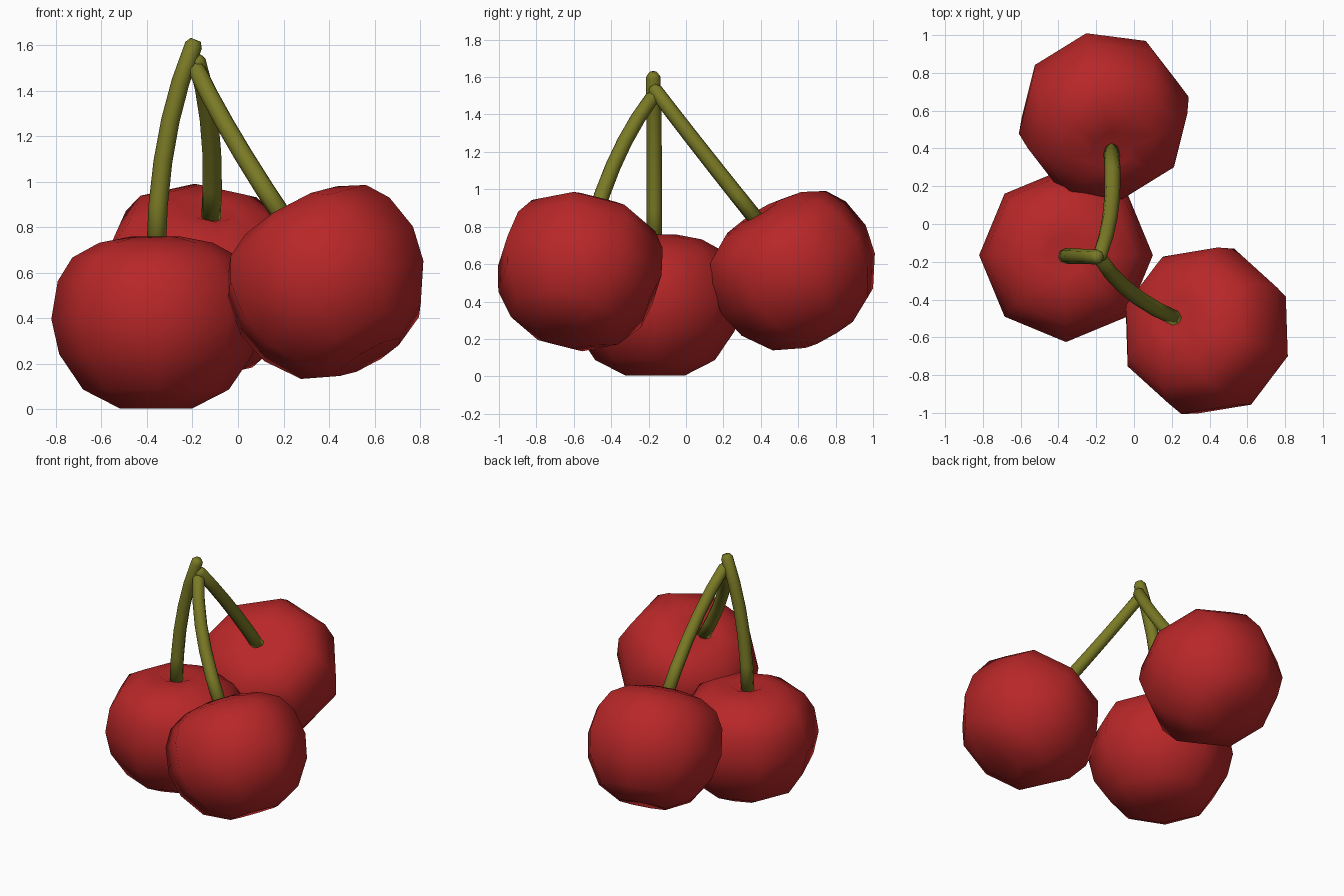
import bpy, bmesh, math
from mathutils import Vector, Matrix

if "Cube" in bpy.data.objects:
    bpy.data.objects.remove(bpy.data.objects["Cube"])


def material(name, rgb):
    m = bpy.data.materials.new(name)
    m.diffuse_color = (*rgb, 1)
    m.use_nodes = True
    m.node_tree.nodes["Principled BSDF"].inputs["Base Color"].default_value = m.diffuse_color
    return m


RED = material("cherry red", (0.48, 0.02, 0.021))
GREEN = material("stem olive", (0.195, 0.195, 0.019))

# radius, height from the bottom dimple up to the top dimple
PROFILE = [(0.16, 0.008), (0.32, 0.09), (0.425, 0.245), (0.46, 0.40),
           (0.432, 0.566), (0.368, 0.67), (0.25, 0.735), (0.11, 0.762)]
SIDES = 8


def finish(name, bm, mat):
    bmesh.ops.recalc_face_normals(bm, faces=bm.faces)
    me = bpy.data.meshes.new(name)
    bm.to_mesh(me)
    bm.free()
    for p in me.polygons:
        p.use_smooth = True
    me.materials.append(mat)
    ob = bpy.data.objects.new(name, me)
    bpy.context.collection.objects.link(ob)


def bridge(bm, rings):
    for a, b in zip(rings, rings[1:]):
        n = len(a)
        for i in range(n):
            bm.faces.new((a[i], a[(i + 1) % n], b[(i + 1) % n], b[i]))


def cap(bm, ring, centre):
    v = bm.verts.new(centre)
    for i in range(len(ring)):
        bm.faces.new((ring[i], ring[(i + 1) % len(ring)], v))


def cherry(name, centre, axis, spin):
    bm = bmesh.new()
    rings = []
    for r, z in PROFILE:
        rings.append([bm.verts.new((r * math.cos(math.tau * i / SIDES),
                                    r * math.sin(math.tau * i / SIDES), z))
                      for i in range(SIDES)])
    bridge(bm, rings)
    cap(bm, rings[0], (0, 0, 0.03))
    cap(bm, rings[-1], (0, 0, 0.71))
    # spin, lean towards the stem, then centre on the measured position
    q = Vector((0, 0, 1)).rotation_difference(Vector(axis))
    bm.transform(q.to_matrix().to_4x4() @ Matrix.Rotation(math.radians(spin), 4, 'Z'))
    mid = Vector([(min(v.co[k] for v in bm.verts) + max(v.co[k] for v in bm.verts)) / 2
                  for k in range(3)])
    bm.transform(Matrix.Translation(Vector(centre) - mid))
    finish(name, bm, RED)


def stem(name, start, mid, end):
    # quadratic arc passing through mid
    a, m, e = Vector(start), Vector(mid), Vector(end)
    c = 2 * m - (a + e) / 2
    steps = 5
    bm = bmesh.new()
    rings = []

    def ring(p, d, r):
        q = Vector((0, 0, -1)).rotation_difference(d)
        rings.append([bm.verts.new(p + q @ Vector((r * math.cos(math.tau * i / 8),
                                                   r * math.sin(math.tau * i / 8), 0)))
                      for i in range(8)])
    d0 = (c - a).normalized()
    ring(a - d0 * 0.025, d0, 0.024)      # rounded tip
    for s in range(steps + 1):
        t = s / steps
        p = a * (1 - t) ** 2 + c * 2 * t * (1 - t) + e * t * t
        d = ((c - a) * (1 - t) + (e - c) * t).normalized()
        ring(p, d, 0.039 + 0.004 * t)
    bridge(bm, rings)
    bm.faces.new(rings[0])
    bm.faces.new(rings[-1])
    finish(name, bm, GREEN)


# fruit
cherry("left_cherry", (-0.36, -0.165, 0.382), (0, 0, 1), 0)
cherry("right_cherry", (0.385, -0.565, 0.56), (-0.48, 0.2, 0.85), 28)
cherry("back_cherry", (-0.16, 0.57, 0.565), (0.12, -0.5, 0.85), 12)

# stems meeting at the top
stem("left_stem", (-0.195, -0.175, 1.60), (-0.315, -0.17, 1.18), (-0.36, -0.17, 0.69))
stem("right_stem", (-0.18, -0.18, 1.49), (-0.02, -0.36, 1.19), (0.22, -0.50, 0.81))
stem("back_stem", (-0.18, -0.165, 1.53), (-0.12, 0.09, 1.20), (-0.12, 0.40, 0.81))
